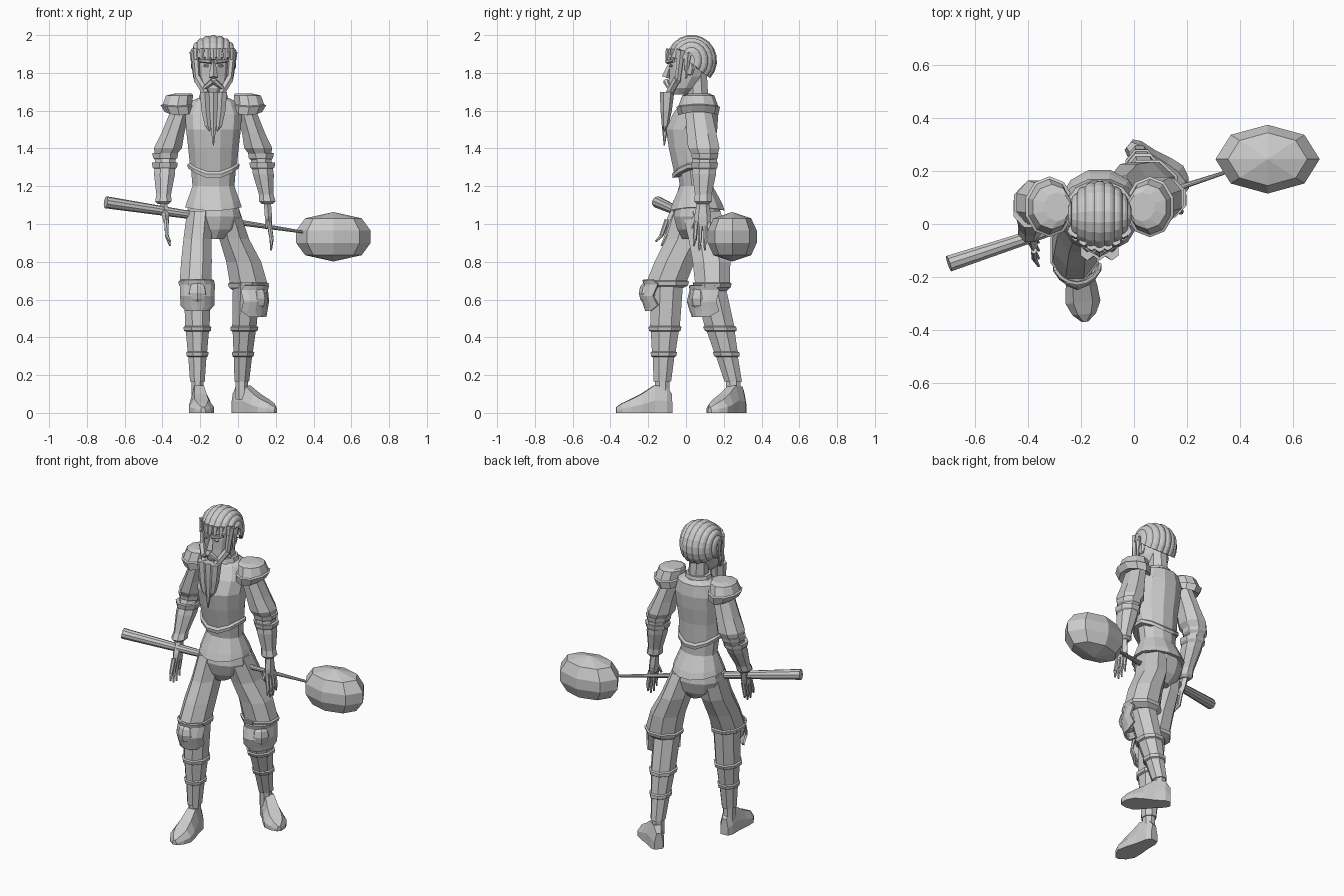
import bpy, bmesh
from math import sin, cos, pi, radians, atan2
from mathutils import Vector, Matrix

cube = bpy.data.objects.get("Cube")
if cube:
    bpy.data.objects.remove(cube)

CX = -0.13  # middle of the body

grey = bpy.data.materials.new("plain_grey")
grey.use_nodes = True
colour = (0.6, 0.6, 0.6, 1)
grey.diffuse_color = colour
grey.node_tree.nodes["Principled BSDF"].inputs["Base Color"].default_value = colour


def finish(name, bm):
    bmesh.ops.recalc_face_normals(bm, faces=bm.faces)
    mesh = bpy.data.meshes.new(name)
    bm.to_mesh(mesh)
    bm.free()
    mesh.materials.append(grey)
    ob = bpy.data.objects.new(name, mesh)
    bpy.context.collection.objects.link(ob)
    return ob


def skin(name, rows, closed=True, caps=True):
    """Bridge rows of points into one surface."""
    bm = bmesh.new()
    grid = [[bm.verts.new(p) for p in row] for row in rows]
    n = len(rows[0])
    for a, b in zip(grid, grid[1:]):
        for i in range(n if closed else n - 1):
            j = (i + 1) % n
            bm.faces.new((a[i], a[j], b[j], b[i]))
    if caps and closed:
        bm.faces.new(grid[0])
        bm.faces.new(grid[-1])
    return finish(name, bm)


def loft(name, rings, n=8, caps=True, turn=0):
    """Stack level ellipses: x, y, z, x radius, y radius, optional front/back dip."""
    rows = []
    for x, y, z, rx, ry, *dip in rings:
        row = []
        for i in range(n):
            a = 2 * pi * (i + 0.5) / n + turn
            drop = dip[0] * sin(a) ** 2 if dip else 0
            row.append((x + rx * cos(a), y + ry * sin(a), z - drop))
        rows.append(row)
    return skin(name, rows, caps=caps)


def plate(name, rings, facing, spread, steps=6, thick=0.012):
    """Curved armour plate covering part of a ring stack."""
    rows = []
    for x, y, z, rx, ry, share in rings:
        angles = [radians(facing + spread * share * (2 * i / steps - 1)) for i in range(steps + 1)]
        rows.append([(x + rx * cos(a), y + ry * sin(a), z) for a in angles])
    ob = skin(name, rows, closed=False)
    mod = ob.modifiers.new("thickness", "SOLIDIFY")
    mod.thickness = thick
    mod.offset = 0
    return ob


def rod(name, start, end, r1, r2, n=6):
    a, b = Vector(start), Vector(end)
    bm = bmesh.new()
    spin = (b - a).to_track_quat("Z", "Y").to_matrix().to_4x4()
    bmesh.ops.create_cone(bm, cap_ends=True, segments=n, radius1=r1, radius2=r2,
                          depth=(b - a).length, matrix=Matrix.Translation((a + b) / 2) @ spin)
    return finish(name, bm)


def blob(name, centre, size, u=8, v=6):
    bm = bmesh.new()
    bmesh.ops.create_uvsphere(bm, u_segments=u, v_segments=v, radius=1,
                              matrix=Matrix.Translation(centre) @ Matrix.Diagonal((*size, 1)))
    return finish(name, bm)


# Torso: tunic, breastplate with raised rim, collar
loft("tunic", [(CX, .06, 1.09, .155, .15, .02), (CX, .06, 1.12, .145, .135, .01),
               (CX, .055, 1.2, .115, .09), (CX, .045, 1.32, .125, .1)], 12)
loft("breastplate", [(CX, .04, 1.3, .14, .115, .06), (CX, .04, 1.32, .143, .118, .06),
                     (CX, .04, 1.325, .13, .108, .05), (CX, .03, 1.4, .138, .125),
                     (CX, .03, 1.5, .15, .14), (CX, .05, 1.58, .155, .125),
                     (CX, .07, 1.65, .125, .095), (CX, .07, 1.67, .075, .07)], 12)
loft("collar", [(CX, .06, 1.64, .09, .08), (CX, .06, 1.69, .075, .07)], 10)
loft("neck", [(CX, .065, 1.62, .06, .06), (CX, .055, 1.8, .055, .06)], 8)
loft("hips", [(CX, .06, 1.13, .13, .115), (CX, .06, 1.04, .15, .13),
              (CX, .06, .97, .12, .11), (CX, .055, .92, .05, .075)], 12)

# Trouser legs with flared cuffs
loft("right_trouser", [(-.2, .04, 1.07, .075, .11), (-.215, .0, .92, .08, .115),
                       (-.22, -.06, .8, .088, .115), (-.225, -.1, .7, .09, .115),
                       (-.225, -.1, .695, .098, .125), (-.225, -.1, .675, .095, .12),
                       (-.22, -.1, .66, .07, .09)], 8)
loft("left_trouser", [(-.06, .08, 1.07, .075, .11), (-.02, .12, .92, .085, .115),
                      (.03, .135, .8, .1, .108), (.055, .14, .69, .107, .1),
                      (.055, .14, .685, .118, .11), (.055, .14, .665, .112, .105),
                      (.05, .14, .645, .08, .08)], 8)

# Overlapping shin armour, written as steps down the leg
STEPS = ((.69, .078, .092), (.46, .07, .085), (.455, .08, .095), (.435, .077, .09),
         (.43, .066, .08), (.325, .056, .068), (.32, .064, .076), (.3, .061, .072),
         (.295, .052, .062), (.165, .042, .05))


def shin(name, knee, ankle):
    rings = []
    for z, rx, ry in STEPS:
        t = (.69 - z) / .525
        x, y = (k + (f - k) * t for k, f in zip(knee, ankle))
        rings.append((x, y, z, rx, ry))
    loft(name + "_greave", rings, 8)
    loft(name + "_ankle", [(*ankle, .2, .035, .042), (*ankle, .07, .035, .042)], 8)


shin("right", (-.215, -.1), (-.215, -.125))
shin("left", (.045, .12), (.02, .25))


# Knee guards: shaped plate with a domed cap
def knee(side, x, y, z, facing):
    plate(side + "_knee_guard", [(x, y, z + .085, .1, .115, .8), (x, y, z + .06, .093, .11, 1),
                                 (x, y, z, .1, .125, .85), (x, y, z - .05, .09, .11, 1),
                                 (x, y, z - .08, .085, .1, .6)], facing, 70)
    a = radians(facing)
    blob(side + "_knee_cap", (x + .06 * cos(a), y + .08 * sin(a), z + .015), (.06, .06, .07))


knee("right", -.215, -.11, .62, -90)
knee("left", .06, .135, .59, -48)


# Shoes: flat soled sections from heel to toe
def shoe(name, heel, toe):
    h, t = Vector((*heel, 0)), Vector((*toe, 0))
    along = t - h
    side = along.normalized().cross(Vector((0, 0, 1)))
    rows = []
    for s, w, top in ((0, .025, .1), (.1, .04, .14), (.32, .046, .145), (.55, .06, .1),
                      (.75, .066, .07), (.9, .045, .05), (1, .012, .03)):
        outline = ((-w, 0), (-w, .45 * top), (-.55 * w, top), (.55 * w, top), (w, .45 * top), (w, 0))
        rows.append([h + along * s + side * u + Vector((0, 0, v)) for u, v in outline])
    skin(name, rows)


shoe("right_shoe", (-.215, -.075), (-.185, -.37))
shoe("left_shoe", (-.02, .3), (.2, .125))


# Arms: sleeve, cuff, bracer and shoulder guard; s is the side
def arm(side, s, shoulder, elbow, wrist, tip):
    a, b, c, d = (Vector(p) for p in (shoulder, elbow, wrist, tip))
    m = a.lerp(b, .5)
    loft(side + "_sleeve", [(*a, .055, .075), (*m, .066, .085), (*a.lerp(b, .82), .08, .09),
                            (*b, .06, .07)], 8)
    for k, t in enumerate((.04, .25)):
        e = b.lerp(c, t)
        loft(f"{side}_elbow_band_{k + 1}", [(e.x, e.y, e.z + .025, .074, .078),
                                          (e.x, e.y, e.z, .07, .074), (e.x, e.y, e.z - .02, .05, .055)], 8)
    loft(side + "_bracer", [(*b, .058, .07), (*b.lerp(c, .4), .06, .068), (*b.lerp(c, .85), .042, .048),
                            (*c, .047, .052), (*(c - Vector((0, 0, .015))), .03, .035)], 8)
    x, y, z = a
    loft(side + "_shoulder_guard", [(x - s * .015, y, z + .09, .05, .055), (x + s * .005, y, z + .08, .075, .085),
                                    (x + s * .015, y, z + .035, .082, .105, .01), (x + s * .015, y, z + .03, .094, .115, .01),
                                    (x + s * .005, y, z - .005, .082, .105, .02), (x, y, z + .01, .05, .07)], 10)
    # Hand: flat palm, four fingers and a thumb
    palm = c.lerp(d, .48)
    loft(side + "_palm", [(*c, .022, .03), (*c.lerp(d, .3), .022, .045), (*palm, .016, .045)], 6)
    for i in range(4):
        off = Vector((0, (i - 1.5) * .023, 0))
        bend = palm.lerp(d, .5) + off * 1.15 + Vector((s * .008, 0, 0))
        end = d + off * 1.3 + Vector((0, 0, .022 * abs(i - 1.5)))
        rod(f"{side}_finger_{i + 1}", palm + off + Vector((0, 0, .02)), bend, .013, .011)
        rod(f"{side}_fingertip_{i + 1}", bend, end, .011, .005)
    root = c.lerp(d, .2)
    rod(side + "_thumb", root, root + Vector((-s * .01, -.055, -.09)), .016, .008)


arm("right", -1, (-.305, .065, 1.6), (-.385, .085, 1.36), (-.395, -.02, 1.12), (-.36, -.115, .875))
arm("left", 1, (.045, .065, 1.6), (.12, .1, 1.36), (.155, .09, 1.12), (.175, .085, .85))

# Head and face
loft("head", [(CX, -.035, 1.685, .04, .045), (CX, -.02, 1.72, .07, .075), (CX, .005, 1.78, .083, .095),
              (CX, .015, 1.84, .088, .105), (CX, .025, 1.92, .085, .105), (CX, .03, 1.97, .05, .07)], 12)
rod("nose", (CX, -.075, 1.865), (CX, -.105, 1.775), .01, .024, 4)
for s, side in ((-1, "right"), (1, "left")):
    rod(side + "_brow", (CX + s * .012, -.1, 1.86), (CX + s * .075, -.065, 1.865), .013, .008)
    blob(side + "_eye", (CX + s * .036, -.08, 1.838), (.018, .01, .008))
    blob(side + "_ear", (CX + s * .09, .02, 1.82), (.015, .025, .035), 6, 4)
    rod(side + "_moustache", (CX + s * .005, -.105, 1.755), (CX + s * .06, -.085, 1.71), .017, .008)
    rod(side + "_sideburn", (CX + s * .1, -.025, 1.92), (CX + s * .085, -.045, 1.75), .022, .016)
    rod(side + "_jaw_beard", (CX + s * .086, -.045, 1.77), (CX + s * .04, -.09, 1.69), .022, .02)
    rod(side + "_temple_lock", (CX + s * .105, .01, 1.91), (CX + s * .1, .0, 1.77), .022, .006)

# Long beard in three tapering locks
for s, low, name in ((-1, 1.49, "right"), (0, 1.415, "middle"), (1, 1.49, "left")):
    x = CX + s * .046
    loft(name + "_beard_lock", [(x, -.1, 1.7, .03, .038), (x - s * .006, -.105, 1.6, .027, .03),
                                (x - s * .016, -.11, 1.52, .018, .018), (CX + s * .02, -.115, low, .003, .003)], 6)

# Hair: ribs swept from brow to nape
RIBS, PER = 9, 4
rows = []
for i in range(RIBS * PER + 1):
    u = radians(-84 + 168 * i / (RIBS * PER))
    swell = 1 + .05 * abs(sin(pi * i / PER))
    row = []
    for k in range(13):
        v = radians(172 - 215 * k / 12)
        row.append((CX + .118 * sin(u) * swell, .03 + .128 * cos(u) * cos(v) * swell,
                    1.865 + .13 * cos(u) ** .7 * sin(v) * swell))
    rows.append(row)
hair = skin("hair", rows, closed=False)
hair.modifiers.new("thickness", "SOLIDIFY").thickness = .015
for i in range(7):
    x = CX + (i - 3) * .03
    y = -.098 + .006 * (i - 3) ** 2
    rod(f"fringe_{i + 1}", (x, y + .012, 1.925), (x, y, 1.87), .021, .012)

# Long tapered shaft and faceted hammer head
rod("shaft", (-.7, -.15, 1.115), (.36, .2, .955), .032, .007, 10)
loft("hammer_head", [(.505, .245, 1.063, .002, .002), (.505, .245, 1.03, .15, .1), (.505, .245, .965, .197, .13),
                     (.505, .245, .9, .197, .13), (.505, .245, .835, .15, .1),
                     (.505, .245, .802, .002, .002)], 8, turn=pi / 8)
